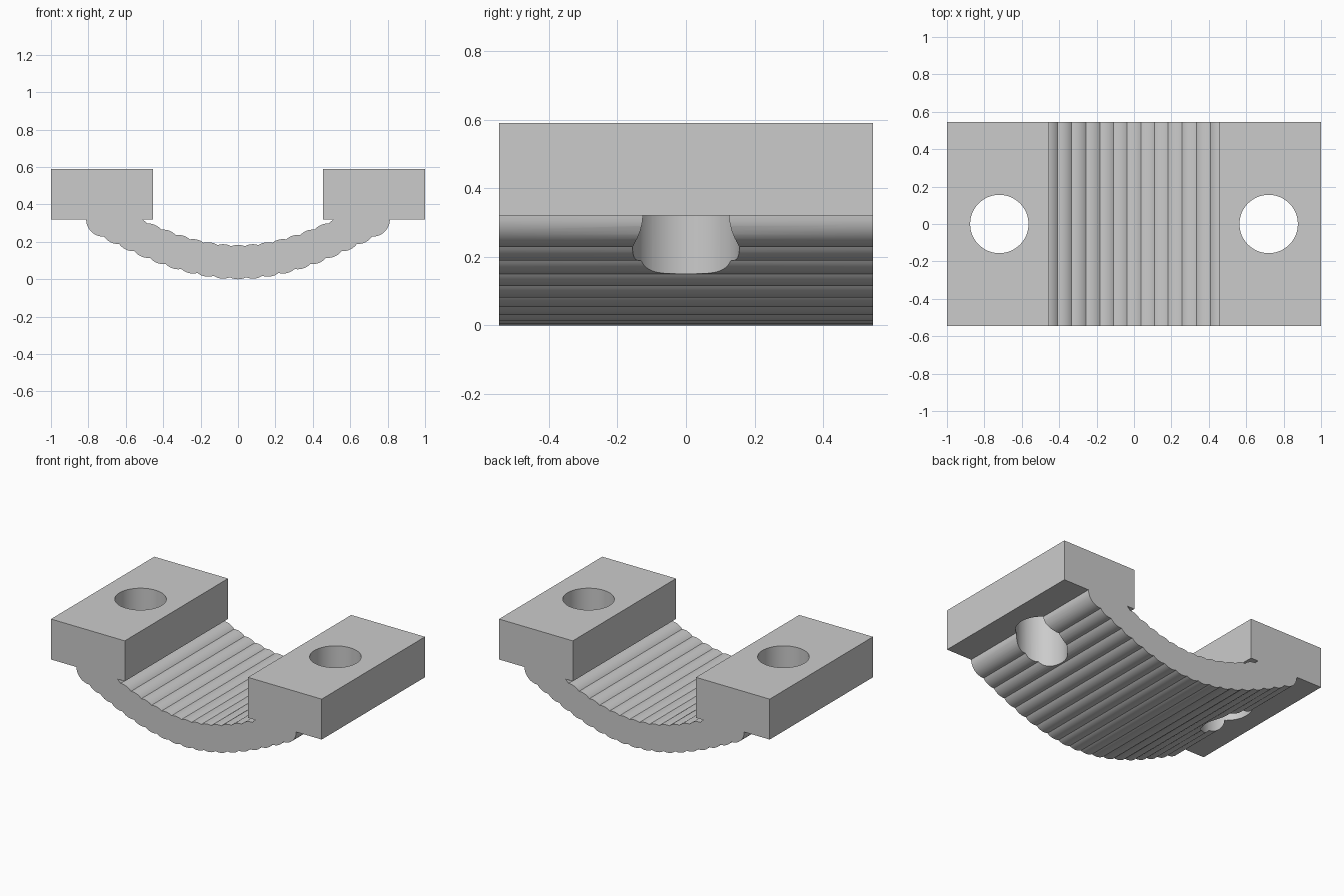
import bpy
import bmesh
from math import acos, asin, atan2, cos, hypot, pi, sin

cube = bpy.data.objects.get("Cube")
if cube:
    bpy.data.objects.remove(cube, do_unlink=True)

R = 0.092             # radius of each rib
LAST = 9              # ribs on each side of the middle one
STEP = 0.08           # spacing of the ribs along x
HALF_DEPTH = 0.545
BLOCK_IN, BLOCK_LOW, BLOCK_TOP = 0.455, 0.32, 0.59
HOLE_X, HOLE_R = LAST * STEP, 0.156

grey = bpy.data.materials.new("light grey")
grey.use_nodes = True
grey.diffuse_color = (0.6, 0.6, 0.6, 1)
grey.node_tree.nodes["Principled BSDF"].inputs["Base Color"].default_value = (0.6, 0.6, 0.6, 1)


def centre(i):
    """Middle of rib i on the cosine sag."""
    return i * STEP, BLOCK_LOW - (BLOCK_LOW - R) * cos(pi / 2 * i / LAST)


def link(i):
    """Direction from rib i to the next one, and the angle off it of their seam."""
    (x0, z0), (x1, z1) = centre(i), centre(i + 1)
    return atan2(z1 - z0, x1 - x0), acos(hypot(x1 - x0, z1 - z0) / 2 / R)


def arc(i, start, end, steps=10):
    x, z = centre(i)
    angles = [start + (end - start) * k / steps for k in range(steps + 1)]
    return [(x + R * cos(a), z + R * sin(a)) for a in angles]


def block(side):
    """Corners of an end block, listed from its outer to its inner foot."""
    return [(side, BLOCK_LOW), (side, BLOCK_TOP),
            (side * BLOCK_IN, BLOCK_TOP), (side * BLOCK_IN, BLOCK_LOW)]


# Ribbed underside, left to right
profile = []
for i in range(-LAST, LAST + 1):
    start = pi if i == -LAST else sum(link(i - 1)) + pi
    end = 2 * pi if i == LAST else link(i)[0] + 2 * pi - link(i)[1]
    profile += arc(i, start, end)

# End block, ribbed upper side, other end block
profile += block(1)
TOP = 7               # last rib showing on the upper side
meet = asin((BLOCK_LOW - centre(TOP)[1]) / R)
for i in range(TOP, -TOP - 1, -1):
    start = pi - meet if i == TOP else sum(link(i))
    end = meet if i == -TOP else link(i - 1)[0] + pi - link(i - 1)[1]
    profile += arc(i, start, end)
profile += reversed(block(-1))

# Extrude the profile into the clamp
bm = bmesh.new()
face = bm.faces.new([bm.verts.new((x, -HALF_DEPTH, z)) for x, z in profile])
bmesh.ops.remove_doubles(bm, verts=bm.verts[:], dist=0.0001)
new = bmesh.ops.extrude_face_region(bm, geom=bm.faces[:], use_keep_orig=True)
moved = [v for v in new["geom"] if isinstance(v, bmesh.types.BMVert)]
bmesh.ops.translate(bm, verts=moved, vec=(0, 2 * HALF_DEPTH, 0))
bmesh.ops.recalc_face_normals(bm, faces=bm.faces[:])
mesh = bpy.data.meshes.new("ribbed_clamp")
bm.to_mesh(mesh)
bm.free()
clamp = bpy.data.objects.new("ribbed_clamp", mesh)
bpy.context.collection.objects.link(clamp)
mesh.materials.append(grey)

# Bolt holes
for side in (-1, 1):
    bpy.ops.mesh.primitive_cylinder_add(vertices=64, radius=HOLE_R, depth=2,
                                        location=(side * HOLE_X, 0, 0.3))
    cutter = bpy.context.object
    cutter.name = "hole_cutter"
    cutter.hide_render = True
    cutter.data.materials.append(grey)
    cut = clamp.modifiers.new("bolt_hole", "BOOLEAN")
    cut.operation = "DIFFERENCE"
    cut.solver = "EXACT"
    cut.object = cutter
    bpy.ops.object.select_all(action="DESELECT")
    clamp.select_set(True)
    bpy.context.view_layer.objects.active = clamp
    bpy.ops.object.modifier_apply(modifier=cut.name)
    bpy.data.objects.remove(cutter, do_unlink=True)

bpy.ops.object.shade_smooth_by_angle(angle=pi / 6)
